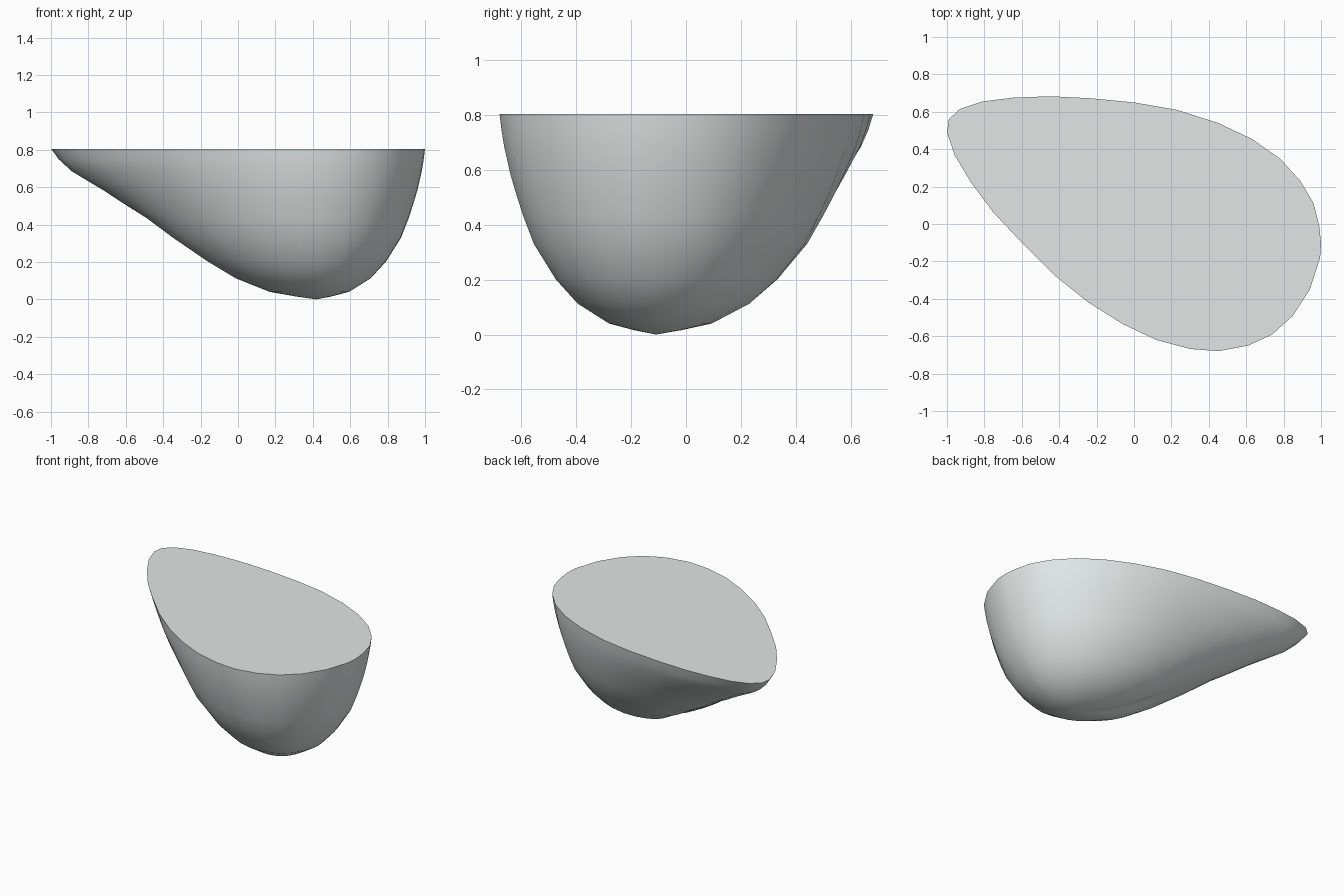
import bpy, bmesh
from mathutils import Vector

if "Cube" in bpy.data.objects:
    bpy.data.objects.remove(bpy.data.objects["Cube"])

HEIGHT = 0.805
POLE = Vector((0.42, -0.11))

# Egg-shaped rim, seen from above
RIM = [(-1, .49), (-.99, .56), (-.93, .615), (-.81, .655), (-.65, .675),
       (-.45, .683), (-.23, .672), (0, .65), (.23, .61), (.45, .54),
       (.63, .455), (.78, .35), (.89, .23), (.96, .11), (.99, -.01),
       (1, -.1), (.995, -.18), (.94, -.35), (.85, -.49), (.74, -.59),
       (.61, -.65), (.45, -.68), (.3, -.668), (.12, -.62), (-.06, -.535),
       (-.25, -.415), (-.43, -.27), (-.6, -.1), (-.75, .06), (-.87, .22),
       (-.96, .37)]

# Height fraction, radius fraction toward the tip, radius fraction at the blunt side
PROFILE = [(.02, .06, .14), (.05, .14, .30), (.14, .255, .5), (.25, .37, .64),
           (.41, .52, .78), (.54, .63, .85), (.64, .725, .895),
           (.725, .80, .93), (.85, .92, .97), (.93, .97, .988), (1, 1, 1)]

radii = [(Vector(p) - POLE).length for p in RIM]
low, high = min(radii), max(radii)

# Bowl body: rings growing from the lowest point up to the rim
bm = bmesh.new()
pole = bm.verts.new((POLE.x, POLE.y, 0))
rings = []
for s, tip, blunt in PROFILE:
    ring = []
    for p, r in zip(RIM, radii):
        w = ((r - low) / (high - low)) ** 1.3
        xy = POLE.lerp(Vector(p), blunt + (tip - blunt) * w)
        ring.append(bm.verts.new((xy.x, xy.y, s * HEIGHT)))
    rings.append(ring)

n = len(RIM)
for i in range(n):
    j = (i + 1) % n
    bm.faces.new((pole, rings[0][i], rings[0][j]))
    for a, b in zip(rings, rings[1:]):
        bm.faces.new((a[i], b[i], b[j], a[j]))

# Flat top
bm.faces.new(rings[-1])
bmesh.ops.recalc_face_normals(bm, faces=bm.faces)

mesh = bpy.data.meshes.new("half_egg_body")
bm.to_mesh(mesh)
bm.free()
body = bpy.data.objects.new("half_egg_body", mesh)
bpy.context.collection.objects.link(body)

# Pale grey-green colour
pale = bpy.data.materials.new("pale_shell")
pale.diffuse_color = (0.75, 0.80, 0.79, 1)
pale.use_nodes = True
pale.node_tree.nodes["Principled BSDF"].inputs["Base Color"].default_value = pale.diffuse_color
mesh.materials.append(pale)

bpy.context.view_layer.objects.active = body
body.select_set(True)
bpy.ops.object.shade_smooth_by_angle(angle=0.7)
